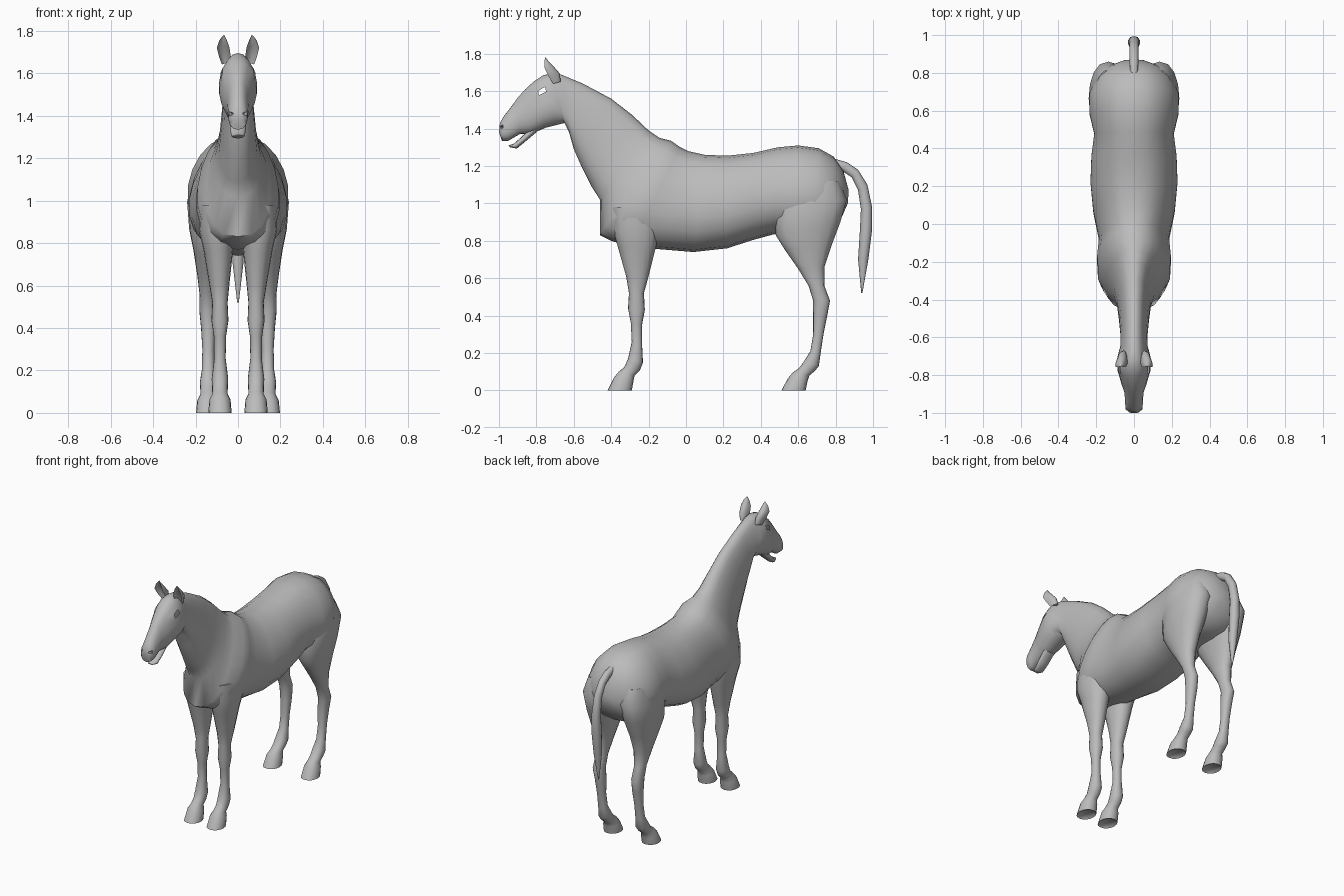
import bpy
import bmesh
from math import cos, sin, pi, copysign
from mathutils import Vector

default_cube = bpy.data.objects.get("Cube")
if default_cube:
    bpy.data.objects.remove(default_cube, do_unlink=True)

# Single coat colour
coat = bpy.data.materials.new("coat_grey")
coat.use_nodes = True
coat.diffuse_color = (0.5, 0.5, 0.5, 1)
coat.node_tree.nodes["Principled BSDF"].inputs["Base Color"].default_value = coat.diffuse_color


def ring_points(ring, segments, pear, cupped):
    """Oval through two side-profile points (hundredths), with half width and x offset."""
    y_a, z_a, y_b, z_b, half_width, *offset = ring
    start, end = Vector((0, y_a, z_a)), Vector((0, y_b, z_b))
    middle, reach = (start + end) / 2, (start - end) / 2
    centre_x = offset[0] if offset else 0
    for step in range(segments):
        angle = 2 * pi * step / segments
        along, across = cos(angle), sin(angle)
        side = copysign(abs(across) ** 0.85, across) * (1 - pear * along)
        if cupped:
            # Fold the front half inwards to make a hollow leaf
            along = 1 - (1.2 * along if along > 0 else -2 * along)
        point = middle + reach * along
        point.x = centre_x + side * half_width
        yield point / 100


def loft(name, rings, segments=16, pear=0.0, cupped=False, mirrored=False, detail=None):
    """Skin a row of oval rings, close both ends and shade smooth."""
    bm = bmesh.new()
    loops = [[bm.verts.new(p) for p in ring_points(ring, segments, pear, cupped)]
             for ring in rings]
    for first, second in zip(loops, loops[1:]):
        for i in range(segments):
            j = (i + 1) % segments
            bm.faces.new((first[i], first[j], second[j], second[i]))
    bm.faces.new(loops[0])
    bm.faces.new(loops[-1])
    bmesh.ops.recalc_face_normals(bm, faces=bm.faces)
    if detail:
        detail(bm)
    mesh = bpy.data.meshes.new(name)
    bm.to_mesh(mesh)
    bm.free()
    mesh.materials.append(coat)
    part = bpy.data.objects.new(name, mesh)
    bpy.context.collection.objects.link(part)
    if mirrored:
        part.modifiers.new("left_and_right", 'MIRROR').use_axis = (True, False, False)
    bpy.ops.object.select_all(action='DESELECT')
    part.select_set(True)
    bpy.context.view_layer.objects.active = part
    bpy.ops.object.shade_smooth_by_angle(angle=pi / 3)
    return part


def inset_nearest(bm, point, rim, push):
    """Inset the face closest to a point and move the inner face along its normal."""
    face = min(bm.faces, key=lambda f: (f.calc_center_median() - point).length)
    bmesh.ops.inset_region(bm, faces=[face], thickness=rim, depth=push)
    return face


def face_openings(bm):
    # Open eye sockets with a raised lid, and sunken nostrils
    for side in (-1, 1):
        eye = inset_nearest(bm, Vector((side * 0.08, -0.79, 1.58)), 0.009, 0.004)
        bmesh.ops.delete(bm, geom=[eye], context='FACES')
        inset_nearest(bm, Vector((side * 0.035, -0.98, 1.41)), 0.007, -0.015)


def hollow_sole(bm):
    # Recess the underside of the hoof
    sole = min(bm.faces, key=lambda f: f.calc_center_median().z)
    bmesh.ops.inset_region(bm, faces=[sole], thickness=0.012, depth=-0.012)


# Head, neck and trunk as one continuous skin, nose to rump
head_rings = [
    (-99.5, 143, -100, 138, 2.4),
    (-97.5, 146.5, -98.5, 133.5, 4.4),
    (-94, 151, -95, 133.5, 4.7),
    (-90, 156.5, -89, 137, 5),
    (-86, 161, -83, 137, 6.7),
    (-81, 165.5, -75, 140.5, 8.6),
    (-76.5, 168.5, -69, 142, 9),
    (-72, 169.5, -65, 143, 8),
]
neck_rings = [
    (-67, 169, -62.5, 138, 7),
    (-55, 164, -60, 129, 7.2),
    (-40, 156, -56, 120, 8),
    (-29, 147.5, -50.5, 109, 9),
    (-20, 139, -46, 102, 11),
    (-14, 135, -46, 83, 15),
    (-8, 133.5, -40, 80, 19),
    (-3, 130, -30, 77, 19.5),
]
trunk_rings = [
    (1, 128, -14, 75.5, 18.5),
    (10, 126, 4, 74, 21.5),
    (22, 125.5, 22, 76, 23),
    (36, 127, 36, 80.5, 22.5),
    (49, 130, 47, 83.5, 21),
    (60, 131, 57, 84, 23.5),
    (71, 129.5, 68, 84, 23.5),
    (79, 125, 77, 86, 20),
    (84, 118, 83, 92, 14),
    (87, 107, 86.5, 100, 5),
]
loft("head_neck_and_trunk", head_rings + neck_rings + trunk_rings,
     segments=20, pear=0.15, detail=face_openings)

# Lower jaw, leaving the mouth slightly open
loft("lower_jaw", [
    (-95, 131, -94, 130, 1.8),
    (-92, 132, -90.5, 129.3, 3.2),
    (-88, 135.5, -86, 133, 3.8),
    (-82, 142, -80, 138, 4),
], segments=12)

# Cupped ears
loft("ears", [
    (-71, 164, -67, 165, 2, 5.5),
    (-73.5, 168, -67.5, 169.5, 2.8, 6.2),
    (-75.5, 172, -71, 173.5, 3, 7),
    (-75.7, 175.5, -73.5, 176, 1.8, 7),
    (-75.4, 178, -75, 178, 0.2, 6.7),
], segments=12, cupped=True, mirrored=True)

# Front legs, shoulder to hoof
loft("front_legs", [
    (-40, 98, -12, 98, 8, 10),
    (-39, 86, -14, 86, 8.5, 10),
    (-36.5, 77, -16, 77, 7, 9.3),
    (-32, 61, -20, 61, 4.8, 8.8),
    (-30.5, 52, -22.5, 52, 3.6, 8.5),
    (-31, 44, -22, 43, 4, 8.5),
    (-29.5, 36, -23.5, 35, 2.8, 8.5),
    (-29, 26, -23.5, 25, 2.7, 8.5),
    (-31, 17, -23, 15, 3.9, 8.5),
    (-33, 12.5, -24.5, 11, 3.7, 8.5),
    (-36, 10, -27.5, 8, 3.6, 8.5),
    (-38.5, 7, -28, 5.5, 5, 8.5),
    (-42, 0, -29, 0, 5.5, 8.5),
], mirrored=True, detail=hollow_sole)

# Hind legs, haunch to hoof
loft("hind_legs", [
    (52, 112, 82, 112, 9, 12),
    (47, 97, 86, 102, 10.5, 13.5),
    (48, 83, 82.5, 90, 9, 14),
    (53, 75, 78, 78, 6.5, 14.5),
    (60, 65, 74, 66, 4.8, 14.5),
    (65.5, 56, 74, 56, 3.6, 14.5),
    (68, 48, 77, 48, 3.7, 14.5),
    (68, 40, 75.5, 40, 3.4, 14),
    (68, 30, 73.5, 30, 2.8, 14),
    (66.5, 21, 72, 20, 3, 14),
    (63, 15.5, 71, 13, 4, 14),
    (60.5, 12, 69, 10.5, 3.8, 14),
    (57, 9.5, 66, 8, 3.7, 14),
    (54.5, 6.5, 65, 5, 5, 14.2),
    (51, 0, 64, 0, 5.5, 14.3),
], mirrored=True, detail=hollow_sole)

# Tail, hanging from the croup
loft("tail", [
    (79, 124, 78, 118, 2),
    (86, 122, 84, 117, 2.4),
    (92, 118, 88.5, 114, 2.4),
    (97, 110, 92, 107, 2.5),
    (99.5, 98, 93.5, 97, 2.8),
    (99.5, 86, 93, 86, 3.2),
    (97.5, 70, 92, 70, 2.6),
    (94.3, 52, 93.7, 52, 0.4),
], segments=10)
